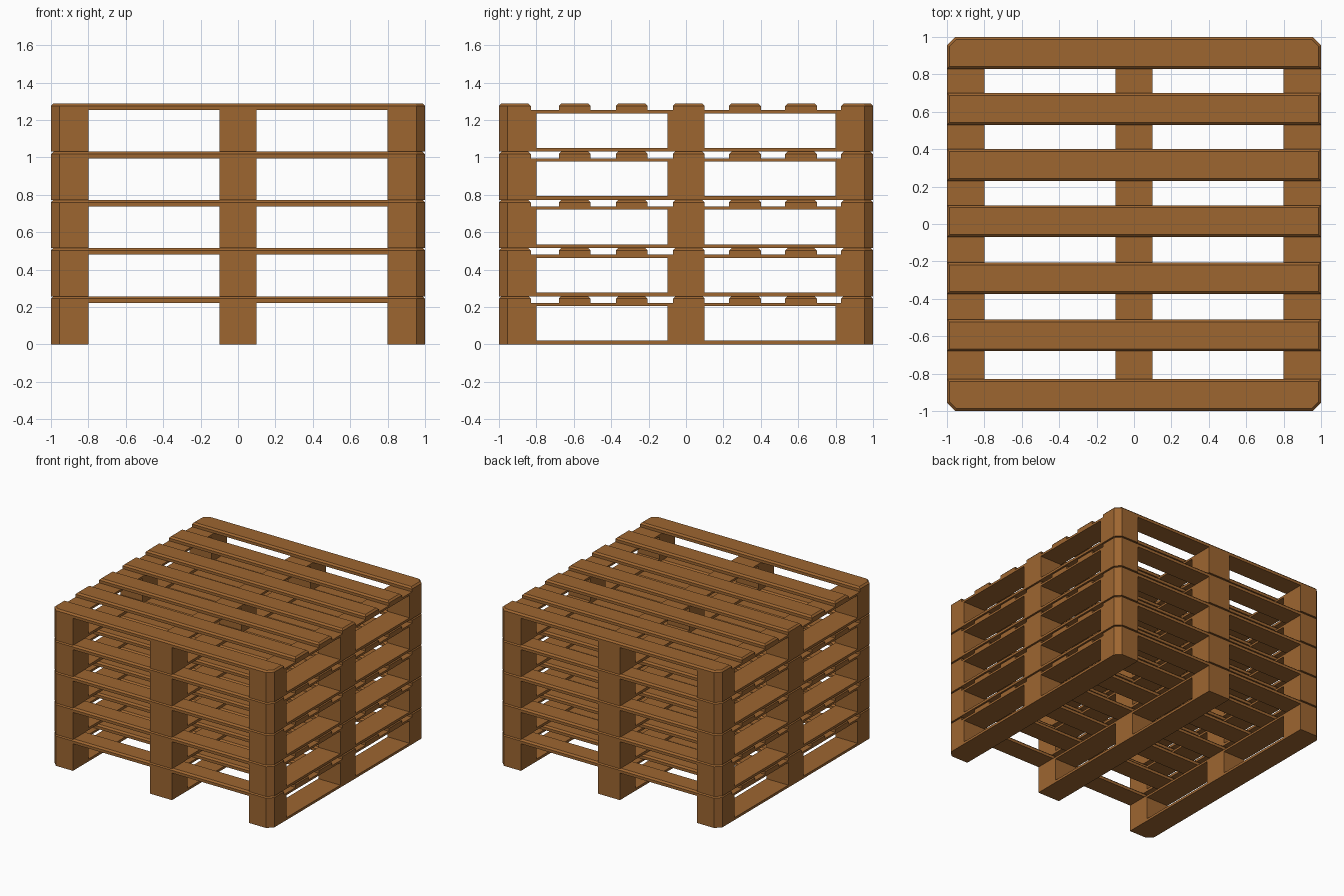
import bpy, bmesh

if "Cube" in bpy.data.objects:
    bpy.data.objects.remove(bpy.data.objects["Cube"])

LEVELS = 5
PITCH = 0.2577          # height of one pallet
CUT = 0.045             # clipped outer corners

wood = bpy.data.materials.new("brown_wood")
wood.diffuse_color = (0.34, 0.132, 0.03, 1)
wood.use_nodes = True
wood.node_tree.nodes["Principled BSDF"].inputs["Base Color"].default_value = wood.diffuse_color


def outline(x0, x1, y0, y1):
    """Rectangle whose corners on the pallet's outer corners are clipped."""
    pts = []
    for i, (x, y) in enumerate([(x0, y0), (x1, y0), (x1, y1), (x0, y1)]):
        if abs(x) > 0.999 and abs(y) > 0.999:
            along_x = (x - CUT * (1 if x > 0 else -1), y)
            along_y = (x, y - CUT * (1 if y > 0 else -1))
            pts += [along_y, along_x] if i % 2 == 0 else [along_x, along_y]
        else:
            pts.append((x, y))
    return pts


def add_prism(bm, rect, z0, z1, bevel=0):
    """Extrude the outline; optionally chamfer its top rim."""
    pts = outline(*rect)
    low = [bm.verts.new((x, y, z0)) for x, y in pts]
    high = [bm.verts.new((x, y, z1)) for x, y in pts]
    bm.faces.new(low[::-1])
    top = bm.faces.new(high)
    n = len(pts)
    for i in range(n):
        j = (i + 1) % n
        bm.faces.new((low[i], low[j], high[j], high[i]))
    if bevel:
        bmesh.ops.bevel(bm, geom=list(top.edges), offset=bevel,
                        segments=1, affect='EDGES')


def part_mesh(name, rects, z0, z1, bevel=0):
    bm = bmesh.new()
    for r in rects:
        add_prism(bm, r, z0, z1, bevel)
    bmesh.ops.recalc_face_normals(bm, faces=bm.faces)
    me = bpy.data.meshes.new(name)
    bm.to_mesh(me)
    bm.free()
    me.materials.append(wood)
    return me


spans = [(-1, -0.8), (-0.1, 0.1), (0.8, 1)]
slat_spans = [(-1, -0.83), (-0.68, -0.51), (-0.375, -0.205), (-0.07, 0.1),
              (0.23, 0.4), (0.53, 0.7), (0.83, 1)]

lengthwise = [(a, b, -1, 1) for a, b in spans]
parts = [
    # bottom runners, spacer blocks, stringers, chamfered top slats
    part_mesh("bottom_runners", lengthwise, 0, 0.02),
    part_mesh("spacer_blocks", [(*s, *t) for s in spans for t in spans], 0.02, 0.205),
    part_mesh("stringer_boards", lengthwise, 0.205, 0.222),
    part_mesh("top_slats", [(-1, 1, a, b) for a, b in slat_spans], 0.222, PITCH, 0.013),
]

# stack of identical pallets
for level in range(LEVELS):
    for me in parts:
        ob = bpy.data.objects.new(f"{me.name}_{level + 1}", me)
        ob.location.z = level * PITCH
        bpy.context.collection.objects.link(ob)
